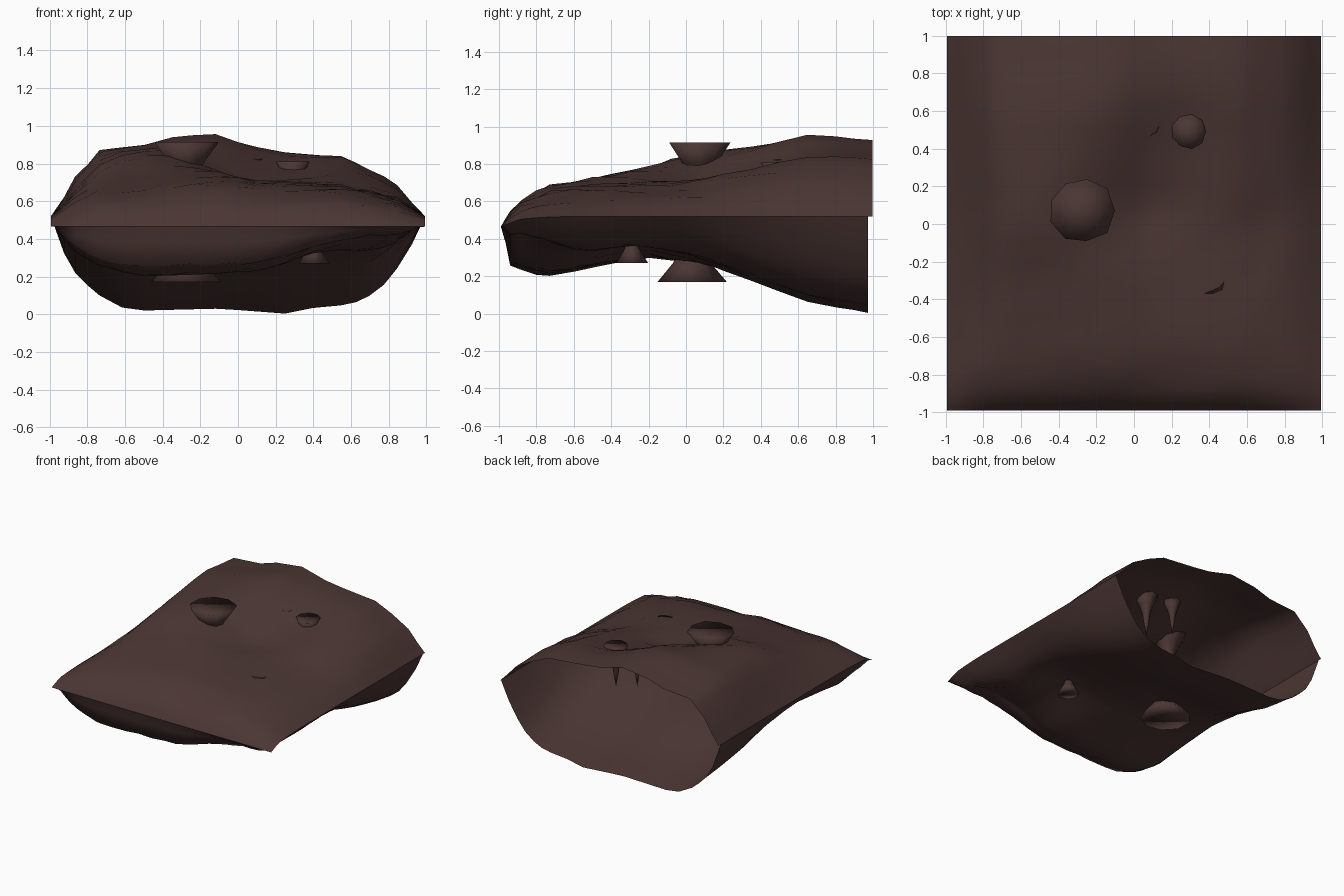
import bpy, bmesh, math, random
from math import exp

if "Cube" in bpy.data.objects:
    bpy.data.objects.remove(bpy.data.objects["Cube"])

random.seed(4)
rock = bpy.data.materials.new("dark_rock")
rock.diffuse_color = (0.07, 0.037, 0.034, 1)
rock.use_nodes = True
rock.node_tree.nodes["Principled BSDF"].inputs["Base Color"].default_value = rock.diffuse_color


def lerp(points, t):
    """Piecewise linear profile lookup."""
    for (a, va), (b, vb) in zip(points, points[1:]):
        if t <= b:
            return va + (vb - va) * (t - a) / (b - a)
    return points[-1][1]


def bumps(items, x, y):
    return sum(h * exp(-((x - cx) / wx) ** 2 - ((y - cy) / wy) ** 2)
               for cx, cy, wx, wy, h in items)


def finish(bm, name):
    mesh = bpy.data.meshes.new(name)
    bm.to_mesh(mesh)
    bm.free()
    mesh.materials.append(rock)
    for p in mesh.polygons:
        p.use_smooth = True
    ob = bpy.data.objects.new(name, mesh)
    bpy.context.collection.objects.link(ob)
    return ob


# Cross-sections at the open back end, and how they fade towards the front
ROOF_X = [(-1, 0), (-.87, .23), (-.74, .36), (-.5, .38), (-.35, .43), (-.12, .46),
          (.1, .40), (.25, .38), (.55, .35), (.7, .28), (.85, .19), (1, 0)]
ROOF_Y = [(-1, 0), (-.94, .12), (-.88, .24), (-.73, .41), (-.5, .5), (-.3, .58), (-.08, .64),
          (.1, .69), (.35, .85), (.65, .98), (.85, .96), (1, .93)]
FLOOR_X = [(-1, 0), (-.9, .25), (-.77, .38), (-.65, .46), (-.5, .48), (-.1, .47),
           (.3, .5), (.42, .46), (.6, .45), (.75, .38), (.88, .22), (1, 0)]
FLOOR_Y = [(-1, 0), (-.94, .5), (-.77, .62), (-.6, .56), (-.4, .48), (-.2, .42), (0, .45),
           (.2, .54), (.4, .69), (.55, .82), (.8, .94), (1, 1)]
ROOF_BUMPS = [(-.55, .08, .25, .35, .1), (.02, .1, .22, .35, -.07), (.3, .45, .2, .25, -.07),
              (-.5, .55, .3, .2, .02), (.5, -.08, .35, .35, -.035)]
FLOOR_BUMPS = [(.6, -.88, .38, .3, .18), (.42, -.3, .3, .3, .08)]
XS = [-1, -.93, -.87, -.8, -.74, -.62, -.5, -.35, -.24, -.12, 0, .1, .25, .4, .55, .63, .7, .78, .85, .93, 1]
YS = [-1, -.97, -.94, -.88, -.8, -.73, -.6, -.5, -.4, -.3, -.2, -.08, .02, .1, .2, .35, .5, .65, .8, .9, 1]


def sheet(name, px, py, extra, sign):
    """Rock surface that meets its twin along both sides and the front."""
    bm = bmesh.new()
    rows = []
    for y in YS:
        row = []
        edge = .5 + .02 * min(1, (y + 1) * 3) - .035 * max(0, 1 - (y + 1) * 8)
        for x in XS:
            inside = min(1, (1 - abs(x)) * 4) * min(1, (y + 1) * 12) * min(1, (1 - y) * 3)
            z = .5 + sign * lerp(px, x) * lerp(py, y) + bumps(extra, x, y) * inside
            z += random.uniform(-.008, .008) * inside
            z += (edge - .5) * max(0, 1 - lerp(px, x) * lerp(py, y) * 8)
            # The open back rim leans a little; the front is trimmed
            yy = (.985 + sign * .012) if y == 1 else max(y, -.99)
            row.append(bm.verts.new((x * .993, yy + (y == -.97) * .005, max(0, z))))
        rows.append(row)
    for a, b in zip(rows, rows[1:]):
        for i in range(len(XS) - 1):
            quad = (a[i], a[i + 1], b[i + 1], b[i])
            bm.faces.new(quad if sign > 0 else quad[::-1])
    finish(bm, name)


sheet("cave_roof", ROOF_X, ROOF_Y, ROOF_BUMPS, 1)
sheet("cave_floor", FLOOR_X, FLOOR_Y, FLOOR_BUMPS, -1)


def spike(name, x, y, z, r, length, sides=9):
    """Flared cone with a dished base; negative length hangs down."""
    bm = bmesh.new()
    profile = [(1, 0), (.55, .25), (.32, .45), (.2, .7)]
    rings = []
    wobble = [random.uniform(.92, 1.06) for _ in range(sides)]
    for f, h in profile:
        rings.append([bm.verts.new((x + r * f * wobble[i] * math.cos(math.tau * i / sides),
                                    y + r * f * wobble[i] * math.sin(math.tau * i / sides),
                                    z + length * h)) for i in range(sides)])
    tip = bm.verts.new((x, y, z + length))
    base = bm.verts.new((x, y, z + length * .06))
    for a, b in zip(rings, rings[1:]):
        for i in range(sides):
            j = (i + 1) % sides
            bm.faces.new((a[i], a[j], b[j], b[i]))
    for i in range(sides):
        j = (i + 1) % sides
        bm.faces.new((rings[-1][i], rings[-1][j], tip))
        bm.faces.new((rings[0][j], rings[0][i], base))
    bmesh.ops.recalc_face_normals(bm, faces=bm.faces)
    finish(bm, name)


# Stalactites hang from the roof
for n, args in enumerate([(-.28, .07, .915, .175, -.45), (.29, .49, .81, .09, -.34),
                          (.07, .53, .825, .07, -.28), (.4, -.29, .685, .085, -.2)]):
    spike(f"stalactite_{n + 1}", *args)

# Stalagmites rise from the floor
for n, args in enumerate([(-.28, .03, .17, .185, .4), (.4, -.29, .27, .085, .25)]):
    spike(f"stalagmite_{n + 1}", *args)
